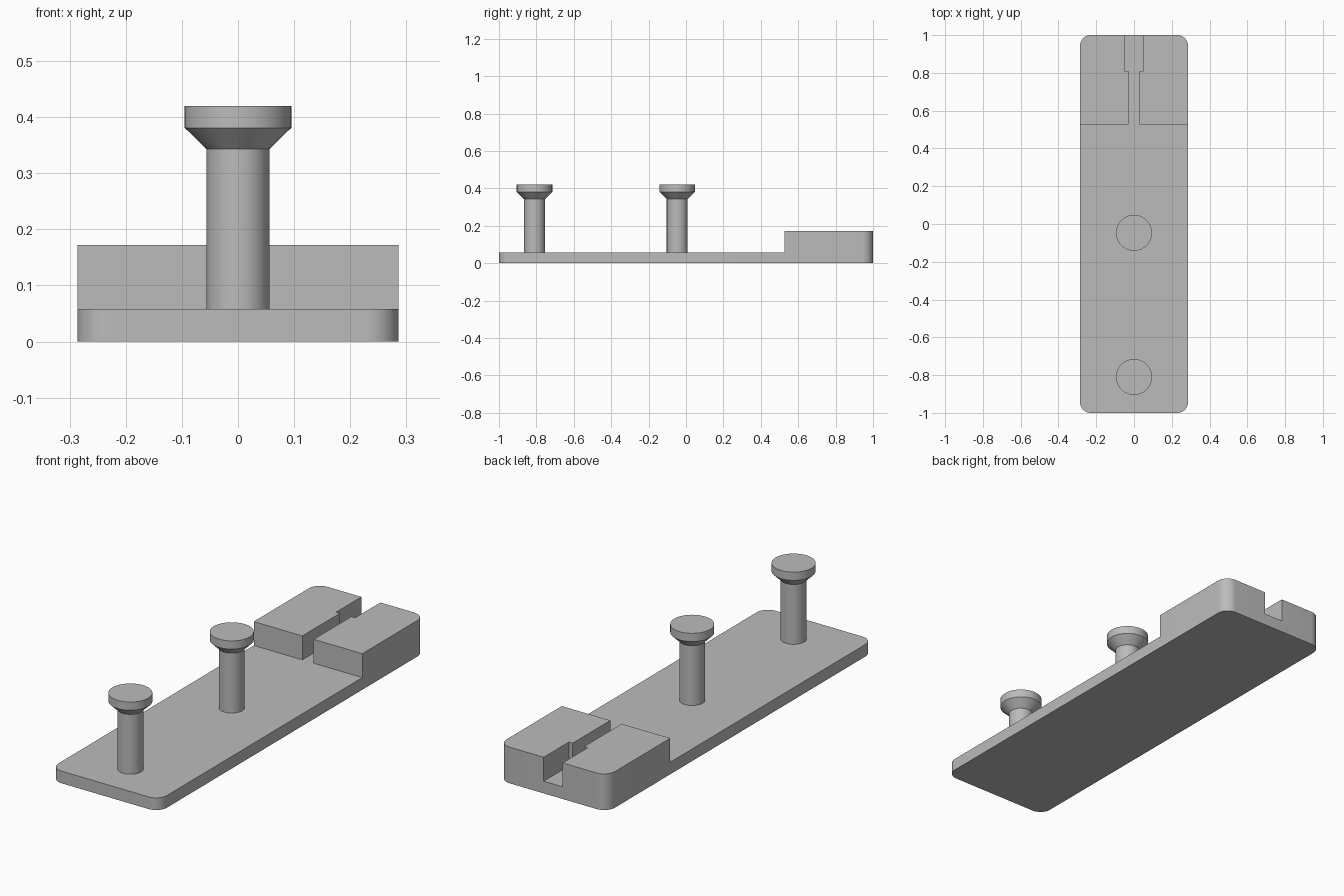
import bpy, bmesh
from math import pi, sin, cos

cube = bpy.data.objects.get("Cube")
if cube:
    bpy.data.objects.remove(cube, do_unlink=True)

HALF_W, HALF_L, CORNER = 0.286, 1.0, 0.057
PLATE_TOP, BLOCK_TOP, BLOCK_FRONT = 0.058, 0.172, 0.527

grey = bpy.data.materials.new("plain grey")
grey.use_nodes = True
colour = (0.5, 0.5, 0.5, 1)
grey.diffuse_color = colour
grey.node_tree.nodes["Principled BSDF"].inputs["Base Color"].default_value = colour


def finish(name, bm):
    """Turn a bmesh into a named, coloured object."""
    bmesh.ops.recalc_face_normals(bm, faces=bm.faces)
    mesh = bpy.data.meshes.new(name)
    bm.to_mesh(mesh)
    bm.free()
    mesh.materials.append(grey)
    obj = bpy.data.objects.new(name, mesh)
    bpy.context.collection.objects.link(obj)
    return obj


def prism(name, outline, z0, z1):
    """Extrude a plan outline from z0 up to z1."""
    bm = bmesh.new()
    face = bm.faces.new([bm.verts.new((x, y, z0)) for x, y in outline])
    top = bmesh.ops.extrude_face_region(bm, geom=[face])["geom"]
    verts = [v for v in top if isinstance(v, bmesh.types.BMVert)]
    bmesh.ops.translate(bm, verts=verts, vec=(0, 0, z1 - z0))
    return finish(name, bm)


def lathe(name, profile, y, steps=64):
    """Spin a radius/height profile about a vertical axis."""
    bm = bmesh.new()
    rings = [[bm.verts.new((r * cos(2 * pi * i / steps), y + r * sin(2 * pi * i / steps), z))
              for i in range(steps)] for r, z in profile]
    for low, high in zip(rings, rings[1:]):
        for i in range(steps):
            j = (i + 1) % steps
            bm.faces.new((low[i], low[j], high[j], high[i]))
    bm.faces.new(rings[0])
    bm.faces.new(rings[-1])
    return finish(name, bm)


def select_only(obj):
    bpy.ops.object.select_all(action="DESELECT")
    obj.select_set(True)
    bpy.context.view_layer.objects.active = obj


def smooth(obj):
    select_only(obj)
    bpy.ops.object.shade_smooth_by_angle(angle=pi / 6)


# Base: rounded slab at block height
outline = []
for k, (sx, sy) in enumerate([(1, 1), (-1, 1), (-1, -1), (1, -1)]):
    for i in range(13):
        a = (k + i / 12) * pi / 2
        outline.append((sx * (HALF_W - CORNER) + CORNER * cos(a),
                        sy * (HALF_L - CORNER) + CORNER * sin(a)))
base = prism("base_with_slotted_block", outline, 0, BLOCK_TOP)

# Cutter: lowers the front plate and opens the stepped slot
right = [(0.5, -1.2), (0.5, BLOCK_FRONT), (0.03, BLOCK_FRONT),
         (0.03, 0.81), (0.05, 0.81), (0.05, 1.2)]
cutter = prism("slot_cutter", right + [(-x, y) for x, y in reversed(right)], PLATE_TOP, 0.4)
cutter.hide_render = True
cut = base.modifiers.new("slot", "BOOLEAN")
cut.operation, cut.solver, cut.object = "DIFFERENCE", "EXACT", cutter
select_only(base)
bpy.ops.object.modifier_apply(modifier=cut.name)
bpy.data.objects.remove(cutter, do_unlink=True)
smooth(base)

# Posts with flared flat heads
post = [(0.056, 0.05), (0.056, 0.343), (0.095, 0.381), (0.095, 0.42)]
for name, y in (("front_post", -0.81), ("middle_post", -0.047)):
    smooth(lathe(name, post, y))
